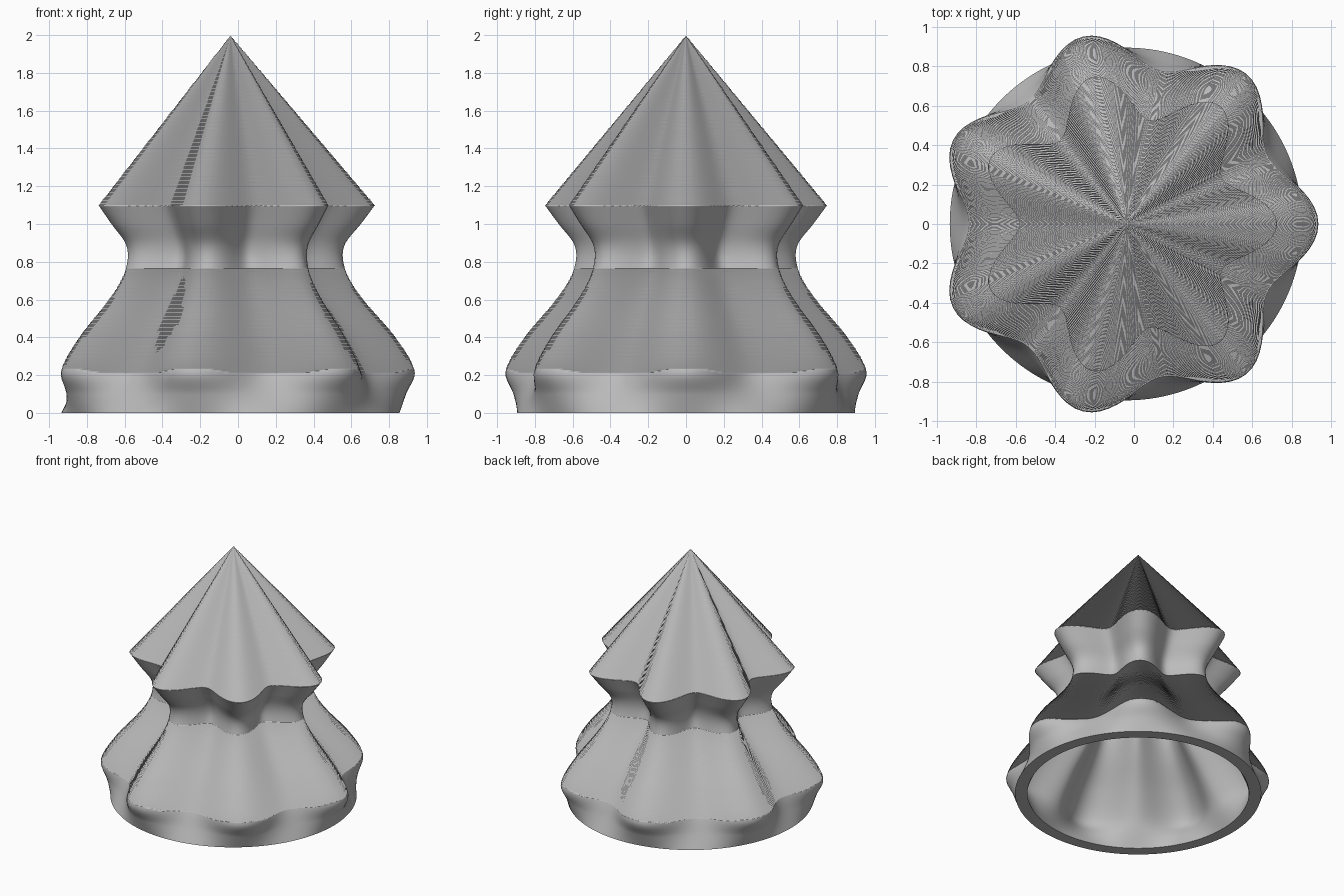
import bpy
import bmesh
from math import cos, sin, pi

cube = bpy.data.objects.get("Cube")
if cube:
    bpy.data.objects.remove(cube, do_unlink=True)

LOBES = 7
SEGMENTS = 140
LAYERS = 280
HEIGHT = 2.0
STEP = HEIGHT / LAYERS
EAVE = 1.1          # height of the sharp upper brim
WALL = 0.09
CENTRE_X = -0.04

# Height and radius along the crest of a lobe and along a groove
CREST = [(0, 0.895), (0.1, 0.93), (0.22, 0.975), (0.4, 0.875), (0.6, 0.705),
         (0.72, 0.625), (0.82, 0.595), (0.9, 0.61), (1.0, 0.69), (EAVE, 0.765)]
GROOVE = [(0, 0.895), (0.1, 0.845), (0.22, 0.79), (0.4, 0.68), (0.6, 0.53),
          (0.72, 0.455), (0.82, 0.425), (0.9, 0.435), (1.0, 0.485), (EAVE, 0.54)]


def curve_at(points, z):
    """Smooth curve through the points, then a straight cone to the tip."""
    if z >= EAVE:
        return points[-1][1] * (HEIGHT - z) / (HEIGHT - EAVE)
    last = len(points) - 1

    def tangent(k):
        a, b = points[max(k - 1, 0)], points[min(k + 1, last)]
        return (b[1] - a[1]) / (b[0] - a[0])

    i = max(k for k in range(last) if points[k][0] <= z)
    (z0, r0), (z1, r1) = points[i], points[i + 1]
    span = z1 - z0
    t = (z - z0) / span
    s = 1 - t
    return (r0 * s * s * (1 + 2 * t) + r1 * t * t * (3 - 2 * t)
            + span * s * t * (s * tangent(i) - t * tangent(i + 1)))


def ring_radii(z):
    crest, groove = curve_at(CREST, z), curve_at(GROOVE, z)
    middle, swing = (crest + groove) / 2, (crest - groove) / 2
    return [middle + swing * cos(LOBES * 2 * pi * j / SEGMENTS)
            for j in range(SEGMENTS)]


def add_ring(bm, radii, heights):
    ring = []
    for j, (r, z) in enumerate(zip(radii, heights)):
        a = 2 * pi * j / SEGMENTS
        r = max(r, 0.002)
        ring.append(bm.verts.new((CENTRE_X + r * cos(a), r * sin(a), z)))
    return ring


def bridge(bm, low, high):
    for j in range(SEGMENTS):
        k = (j + 1) % SEGMENTS
        bm.faces.new((low[j], low[k], high[k], high[j]))


def close_tip(bm, ring, z):
    tip = bm.verts.new((CENTRE_X, 0, z))
    for j in range(SEGMENTS):
        bm.faces.new((ring[j], ring[(j + 1) % SEGMENTS], tip))


bm = bmesh.new()

# Outer wall: fine raised lips on the upward slopes, smooth elsewhere
outer = []
for i in range(LAYERS):
    z = i * STEP
    radii = ring_radii(z)
    inset = [r - n for r, n in zip(radii, ring_radii(z + STEP))]
    stepped = [z > 0.21 and d / STEP > 0.3 for d in inset]
    outer.append(add_ring(bm, radii, [z] * SEGMENTS))
    outer.append(add_ring(
        bm,
        [r - 0.75 * d * s for r, d, s in zip(radii, inset, stepped)],
        [z - 0.6 * STEP * s for s in stepped]))
for low, high in zip(outer, outer[1:]):
    bridge(bm, low, high)
close_tip(bm, outer[-1], HEIGHT)

# Inner wall: smooth, following the outside
INNER_TOP = HEIGHT - 0.2
INNER_RINGS = 72
inner = []
for i in range(INNER_RINGS):
    z = INNER_TOP * i / INNER_RINGS
    inner.append(add_ring(bm, [r - WALL for r in ring_radii(z)], [z] * SEGMENTS))
for low, high in zip(inner, inner[1:]):
    bridge(bm, high, low)
close_tip(bm, inner[-1], INNER_TOP)

# Flat bottom rim
bridge(bm, inner[0], outer[0])

bmesh.ops.remove_doubles(bm, verts=bm.verts, dist=0.00002)
bmesh.ops.recalc_face_normals(bm, faces=bm.faces)
for face in bm.faces:
    face.smooth = True
for edge in bm.edges:
    if all(v.co.z < 0.0001 for v in edge.verts):
        edge.smooth = False

mesh = bpy.data.meshes.new("fluted_shade")
bm.to_mesh(mesh)
bm.free()
shade = bpy.data.objects.new("fluted_shade", mesh)
bpy.context.collection.objects.link(shade)

# Single plain grey
grey = bpy.data.materials.new("light_grey")
grey.use_nodes = True
colour = (0.5, 0.5, 0.5, 1)
grey.diffuse_color = colour
grey.node_tree.nodes["Principled BSDF"].inputs["Base Color"].default_value = colour
mesh.materials.append(grey)
